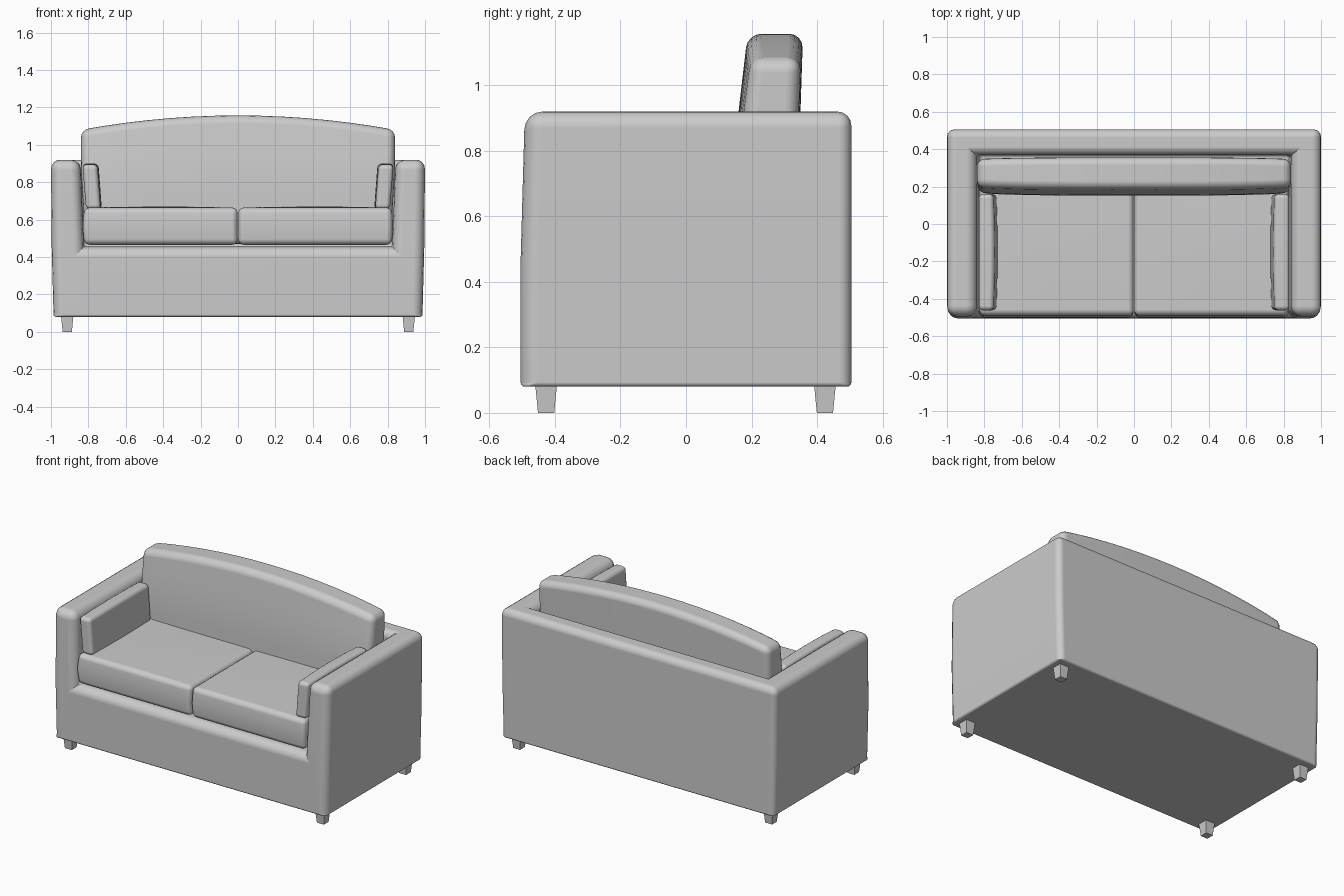
import bpy, bmesh, math
from mathutils import Vector

if "Cube" in bpy.data.objects:
    bpy.data.objects.remove(bpy.data.objects["Cube"])


def lin(a, b, n):
    return [a + (b - a) * i / n for i in range(n + 1)]


def block(name, xs, ys, zs, deform, width, solid=lambda i, j, k: True,
          weight=lambda e, mid: 1.0, segments=4):
    """Skin of the solid cells of a grid, deformed, with weighted round edges."""
    bm = bmesh.new()
    verts = {}
    size = (len(xs) - 1, len(ys) - 1, len(zs) - 1)

    def filled(c):
        return all(0 <= c[a] < size[a] for a in range(3)) and solid(*c)

    def vert(c):
        if c not in verts:
            verts[c] = bm.verts.new((xs[c[0]], ys[c[1]], zs[c[2]]))
        return verts[c]

    for i in range(size[0]):
        for j in range(size[1]):
            for k in range(size[2]):
                if not filled((i, j, k)):
                    continue
                for a in range(3):
                    b, c = (a + 1) % 3, (a + 2) % 3
                    for s in (0, 1):
                        n = [i, j, k]
                        n[a] += 2 * s - 1
                        if filled(tuple(n)):
                            continue
                        ring = []
                        for db, dc in ((0, 0), (1, 0), (1, 1), (0, 1)):
                            p = [i, j, k]
                            p[a] += s
                            p[b] += db
                            p[c] += dc
                            ring.append(vert(tuple(p)))
                        bm.faces.new(ring if s else ring[::-1])
    bm.normal_update()
    layer = bm.edges.layers.float.new("bevel_weight_edge")
    for e in bm.edges:
        if e.calc_face_angle(0) > 0.6:
            e[layer] = weight(e, (e.verts[0].co + e.verts[1].co) / 2)
    for v in bm.verts:
        v.co = Vector(deform(*v.co))
    for f in bm.faces:
        f.smooth = width > 0
    mesh = bpy.data.meshes.new(name)
    bm.to_mesh(mesh)
    bm.free()
    ob = bpy.data.objects.new(name, mesh)
    bpy.context.collection.objects.link(ob)
    if width:
        m = ob.modifiers.new("round", 'BEVEL')
        m.limit_method = 'WEIGHT'
        m.width = width
        m.segments = segments
        m.use_clamp_overlap = False
        m.harden_normals = True
    return ob


# Body: base, two arms and back in one shell
def body_shape(x, y, z):
    t = (z - 0.08) / 0.84
    s = 1 if x > 0 else -1
    if abs(x) > 0.9:
        x = s * (0.986 + 0.014 * min(1, t * 1.6))
    elif z > 0.9:
        x = s * 0.842
    if y < -0.4 and z > 0.9:
        y = -0.492
    return x, y, z


def body_weight(e, mid):
    if not e.is_convex:
        return 0.3
    if mid.z < 0.1:
        return 0.25
    if mid.y > 0.5 and abs(mid.x) > 0.95:
        return 0.7
    return 0.8 if mid.y > 0.3 else 1.0


block("sofa_body", [-1, -0.825, 0.825, 1], [-0.505, 0.37, 0.505],
      [0.08, 0.455, 0.92], body_shape, 0.055,
      lambda i, j, k: k == 0 or i != 1 or j == 1, body_weight)


# Back cushion with arched top and leaning front
def back_shape(x, y, z):
    t = (z - 0.47) / 0.61
    u = x / 0.84
    d = (y - 0.155) / 0.2
    front = 0.152 + 0.036 * max(0, t - 0.55) / 0.45 + 0.012 * u ** 4
    rear = 0.335 + 0.022 * t - 0.008 * u ** 4
    x *= 0.97 + 0.03 * min(1, t * 1.5)
    return x, front + (rear - front) * d, z + t * 0.077 * (1 - u * u)


block("back_cushion", lin(-0.84, 0.84, 14), lin(0.155, 0.355, 2),
      lin(0.47, 1.08, 5), back_shape, 0.042)

for s, side in ((-1, "left"), (1, "right")):
    # Seat cushions, slightly puffed
    def seat_shape(x, y, z):
        u = (x - s * 0.412) / 0.41
        v = (y + 0.145) / 0.345
        w = (z - 0.565) / 0.1
        puff = (1 - u * u) * (1 - v * v)
        y -= 0.012 * (1 - w * w) * (v < -0.99)
        if abs(x) > 0.8:
            x += s * 0.008 * (1 - w * w)
        return x, y, z + (0.006 * puff if w > 0.9 else 0)

    block(side + "_seat_cushion", lin(*sorted((s * 0.002, s * 0.822)), 4),
          lin(-0.487, 0.2, 4), lin(0.465, 0.664, 2), seat_shape, 0.03)

    # Arm pillows leaning outward
    def pillow_shape(x, y, z):
        t = (z - 0.655) / 0.245
        v = (y + 0.15) / 0.31
        inner = abs(x) < 0.78
        ax = (0.728 + 0.018 * t + 0.006 * v * v) if inner else 0.812 + 0.02 * t
        return s * ax, y, z - 0.006 * v * v * t

    block(side + "_arm_pillow", sorted((s * 0.735, s * 0.825)),
          lin(-0.462, 0.16, 4), lin(0.655, 0.9, 2), pillow_shape, 0.024)

    # Tapered square legs
    for cy, end in ((-0.427, "front"), (0.424, "back")):
        def leg_shape(x, y, z):
            k = 1 if z > 0.04 else 0.75
            return s * 0.913 + x * k, cy + y * k, z

        block(f"{side}_{end}_leg", [-0.033, 0.033], [-0.033, 0.033],
              [0, 0.085], leg_shape, 0)
